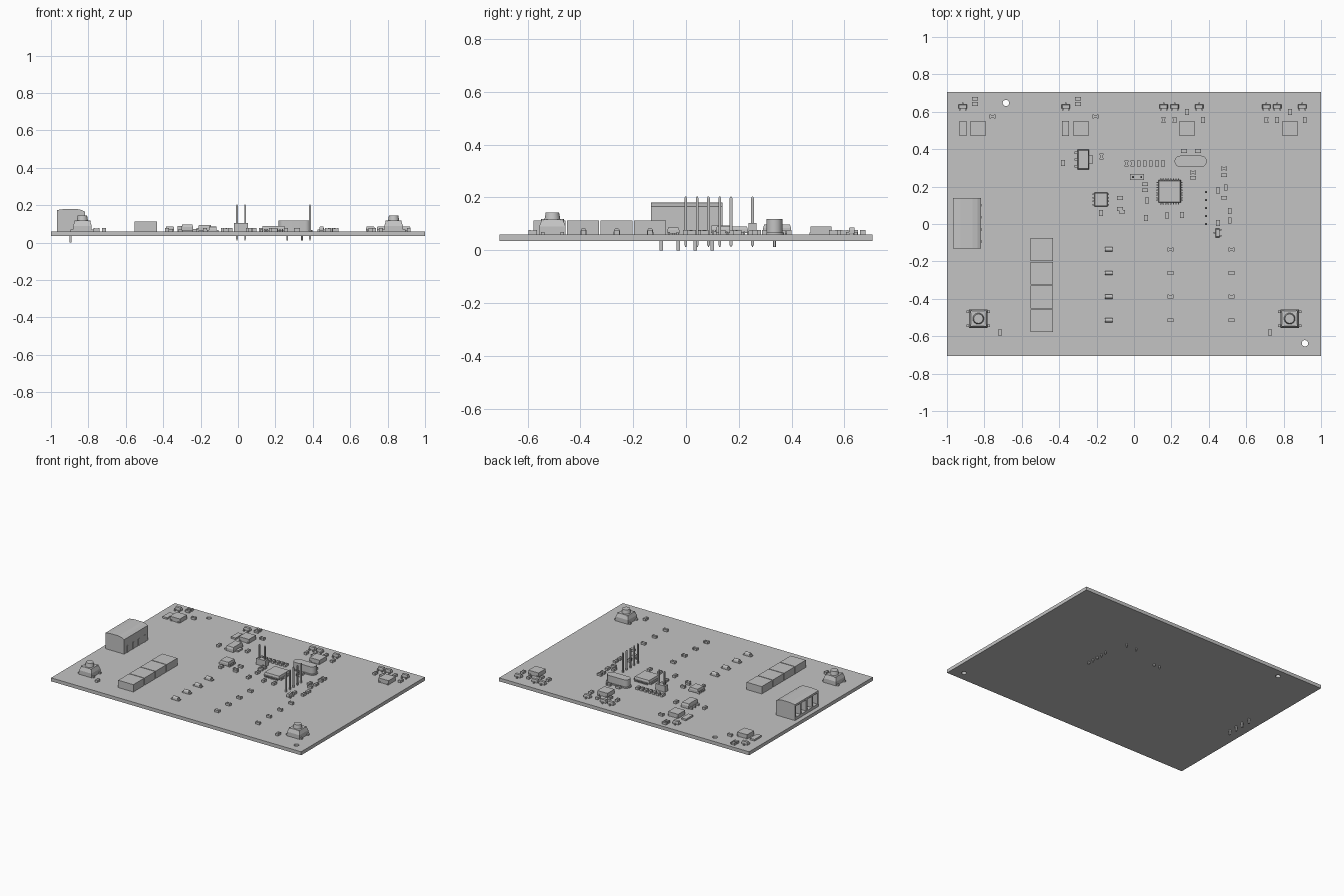
import bpy, bmesh, math
from mathutils import Matrix, Vector

cube = bpy.data.objects.get("Cube")
if cube:
    bpy.data.objects.remove(cube, do_unlink=True)

grey = bpy.data.materials.new("plain grey")
grey.use_nodes = True
shade = (0.55, 0.55, 0.55, 1)
grey.diffuse_color = shade
grey.node_tree.nodes["Principled BSDF"].inputs["Base Color"].default_value = shade

TOP = 0.06          # upper face of the board
BOTTOM = 0.035


def box(bm, x, y, z, w, d, h, taper=1.0):
    """Box centred on x, y standing on z; the top can be narrower."""
    m = Matrix.Translation((x, y, z + h / 2)) @ Matrix.Diagonal((w, d, h, 1))
    verts = bmesh.ops.create_cube(bm, size=1, matrix=m)["verts"]
    for v in verts:
        if v.co.z > z + h / 2:
            v.co.x = x + (v.co.x - x) * taper
            v.co.y = y + (v.co.y - y) * taper


def drum(bm, x, y, z, r1, r2, h, n=24):
    bmesh.ops.create_cone(bm, cap_ends=True, segments=n, radius1=r1, radius2=r2,
                          depth=h, matrix=Matrix.Translation((x, y, z + h / 2)))


def prism(bm, outline, sweep):
    """Extrude a closed outline along a vector."""
    face = bm.faces.new([bm.verts.new(p) for p in outline])
    new = bmesh.ops.extrude_face_region(bm, geom=[face])["geom"]
    bmesh.ops.translate(bm, vec=Vector(sweep),
                        verts=[g for g in new if isinstance(g, bmesh.types.BMVert)])


def pin(bm, x, y, low, high, w=0.012):
    """Square post with pointed ends."""
    tip = w * 0.6
    box(bm, x, y, low + tip, w, w, high - low - 2 * tip)
    box(bm, x, y, high - tip, w, w, tip, 0.5)
    box(bm, x, y, low, w / 2, w / 2, tip)


def place(name, build, spots, turn=0, smooth=False):
    """Build a part once and put a linked copy at every spot."""
    bm = bmesh.new()
    build(bm)
    bmesh.ops.recalc_face_normals(bm, faces=bm.faces)
    mesh = bpy.data.meshes.new(name)
    bm.to_mesh(mesh)
    bm.free()
    mesh.materials.append(grey)
    if smooth:
        mesh.shade_smooth()
        mesh.set_sharp_from_angle(angle=math.radians(35))
    made = []
    for x, y in spots:
        ob = bpy.data.objects.new(name, mesh)
        ob.location = (x, y, 0)
        ob.rotation_euler.z = turn
        bpy.context.collection.objects.link(ob)
        made.append(ob)
    return made


# Board with two mounting holes
board = place("board", lambda bm: box(bm, 0, 0, BOTTOM, 2, 1.414, TOP - BOTTOM), [(0, 0)])[0]
for cutter in place("hole_cutter", lambda bm: drum(bm, 0, 0, 0, 0.017, 0.017, 0.1),
                    [(-0.685, 0.647), (0.914, -0.638)]):
    cutter.hide_render = True
    cutter.hide_viewport = True
    cut = board.modifiers.new("hole", "BOOLEAN")
    cut.object = cutter
    cut.operation = "DIFFERENCE"
    cut.solver = "EXACT"


# Wire terminal: profiled housing, four open ports, rear slots, solder pins
def terminal(bm):
    rim = [(-0.075, TOP), (0.075, TOP), (0.075, 0.165), (0.055, 0.175),
           (0.03, 0.18), (-0.04, 0.18), (-0.075, 0.174)]
    core = [(max(x, -0.035), z) for x, z in rim[:-1]]
    core[-1] = (-0.035, 0.18)
    prism(bm, [(x, -0.135, z) for x, z in core], (0, 0.27, 0))
    for i in range(5):
        y = (i - 2) * 0.0645
        box(bm, -0.055, y, TOP, 0.04, 0.012, 0.113)
    box(bm, -0.055, 0, TOP, 0.04, 0.27, 0.02)
    lid = [(-0.075, 0.16), (-0.035, 0.16), (-0.035, 0.18), (-0.075, 0.174)]
    prism(bm, [(x, -0.135, z) for x, z in lid], (0, 0.27, 0))
    for i in range(4):
        y = (i - 1.5) * 0.0645
        box(bm, 0.076, y, TOP, 0.004, 0.014, 0.05)
        box(bm, -0.002, y, 0, 0.012, 0.012, TOP)


place("wire_terminal", terminal, [(-0.893, 0.003)])

# Row of square blocks
place("square_block", lambda bm: box(bm, 0, 0, TOP, 0.121, 0.122, 0.053),
      [(-0.493, -0.136 - i * 0.127) for i in range(4)])


# Push buttons
def button(bm):
    box(bm, 0, 0, TOP, 0.1, 0.1, 0.03)
    box(bm, 0, 0, 0.09, 0.1, 0.1, 0.027, 0.8)
    drum(bm, 0, 0, 0.117, 0.03, 0.025, 0.027)
    for sx in (-1, 1):
        for sy in (-1, 1):
            box(bm, sx * 0.054, sy * 0.037, TOP, 0.018, 0.014, 0.01)
            drum(bm, sx * 0.036, sy * 0.036, 0.1, 0.007, 0.007, 0.018, 12)


place("push_button", button, [(-0.832, -0.506), (0.832, -0.506)], smooth=True)


# Small two-terminal chips
def chip(bm):
    box(bm, 0, 0, TOP, 0.02, 0.018, 0.015)
    for s in (-1, 1):
        box(bm, s * 0.012, 0, TOP, 0.008, 0.02, 0.017)


flat_spots = [(-0.85, 0.67), (-0.85, 0.642), (-0.757, 0.575), (-0.3, 0.67), (-0.3, 0.642),
              (-0.206, 0.575), (0.267, 0.39), (0.342, 0.39), (0.315, 0.275), (0.315, 0.247),
              (0.48, 0.297), (0.48, 0.26), (0.058, 0.213), (0.058, 0.18), (-0.075, 0.139),
              (-0.075, 0.08), (-0.064, 0.065), (0.48, 0.14)]
flat_spots += [(x, -0.136 - i * 0.126) for x in (0.195, 0.522) for i in range(4)]
place("chip_across", chip, flat_spots)

upright_spots = [(0.158, 0.557), (0.217, 0.557), (0.369, 0.557), (0.708, 0.557), (0.765, 0.557),
                 (0.913, 0.557), (0.283, 0.6), (0.834, 0.6), (-0.38, 0.326), (-0.174, 0.36),
                 (-0.177, 0.06), (0.07, 0.125), (0.064, 0.033), (0.176, 0.045), (0.256, 0.048),
                 (0.449, 0.18), (0.49, 0.195), (0.512, 0.07), (0.512, 0.02), (0.449, 0.005),
                 (-0.717, -0.58), (0.727, -0.58)]
upright_spots += [(-0.04 + i * 0.0325, 0.324) for i in range(7)]
place("chip_upright", chip, upright_spots, math.pi / 2)


# Three-legged transistors
def transistor(bm):
    box(bm, 0, 0, TOP + 0.004, 0.046, 0.022, 0.012)
    box(bm, 0, 0, TOP + 0.016, 0.046, 0.022, 0.01, 0.85)
    for x, s in ((-0.016, -1), (0.016, -1), (0, 1)):
        box(bm, x, s * 0.015, TOP, 0.008, 0.012, 0.01)


place("transistor", transistor,
      [(x, 0.628) for x in (-0.915, -0.364, 0.158, 0.217, 0.348, 0.708, 0.765, 0.9)])
place("turned_transistor", transistor, [(0.447, -0.048)], math.pi / 2)


# Square sensors and the thin strips beside them
def sensor(bm):
    box(bm, 0, 0, TOP, 0.08, 0.08, 0.03)
    for sx in (-1, 1):
        for sy in (-1, 1):
            box(bm, sx * 0.03, sy * 0.041, TOP, 0.012, 0.006, 0.008)


place("square_sensor", sensor, [(x, 0.511) for x in (-0.835, -0.283, 0.283, 0.834)])
place("side_strip", lambda bm: box(bm, 0, 0, TOP, 0.038, 0.08, 0.012),
      [(-0.915, 0.511), (-0.367, 0.511)])


# Voltage regulator with three legs and a wide tab
def regulator(bm):
    box(bm, 0, 0, TOP + 0.004, 0.06, 0.107, 0.02)
    box(bm, 0, 0, TOP + 0.024, 0.06, 0.107, 0.014, 0.9)
    for y in (-0.036, 0, 0.036):
        box(bm, -0.037, y, TOP, 0.022, 0.012, 0.012)
    box(bm, 0.037, 0, TOP, 0.022, 0.05, 0.012)


place("voltage_regulator", regulator, [(-0.271, 0.345)])


# Eight-legged driver chip
def driver(bm):
    box(bm, 0, 0, TOP + 0.005, 0.07, 0.074, 0.016)
    box(bm, 0, 0, TOP + 0.021, 0.07, 0.074, 0.012, 0.92)
    for s in (-1, 1):
        for i in range(4):
            box(bm, s * 0.038, (i - 1.5) * 0.019, TOP, 0.012, 0.008, 0.014)


place("driver_chip", driver, [(-0.177, 0.131)])


# Main processor with legs on all four sides
def processor(bm):
    box(bm, 0, 0, TOP + 0.005, 0.12, 0.12, 0.014)
    box(bm, 0, 0, TOP + 0.019, 0.12, 0.12, 0.011, 0.95)
    for s in (-1, 1):
        for i in range(8):
            t = (i - 3.5) * 0.0135
            box(bm, s * 0.064, t, TOP, 0.012, 0.006, 0.012)
            box(bm, t, s * 0.064, TOP, 0.006, 0.012, 0.012)


place("processor", processor, [(0.19, 0.174)])


# Crystal can: flange, rounded body, two leads
def crystal(bm):
    def pill(length, r, z, h):
        ring = []
        for i in range(26):
            a = math.pi * (i % 13) / 12 + (math.pi if i > 12 else 0)
            side = 1 if i < 13 else -1
            ring.append((side * (length / 2 - r) + r * math.sin(a), -r * math.cos(a), z))
        prism(bm, ring, (0, 0, h))
    pill(0.188, 0.036, TOP, 0.008)
    pill(0.172, 0.03, TOP + 0.008, 0.05)
    for s in (-1, 1):
        drum(bm, s * 0.04, 0, 0.012, 0.005, 0.005, TOP - 0.012, 12)


place("crystal", crystal, [(0.303, 0.335)], smooth=True)


# Two-pin jumper with its base, and the five-pin row
def jumper(bm):
    box(bm, 0, 0, TOP, 0.075, 0.032, 0.044)
    for s in (-1, 1):
        pin(bm, s * 0.0215, 0, 0.012, 0.203, 0.01)


def pin_row(bm):
    for i in range(5):
        pin(bm, 0, (i - 2) * 0.0428, 0.012, 0.203, 0.01)


place("jumper", jumper, [(0.017, 0.252)])
place("pin_row", pin_row, [(0.385, 0.085)])


# Indicator lamps: base plate with a rounded lens
def lamp(bm):
    box(bm, 0, 0, TOP, 0.062, 0.024, 0.008)
    arch = [(-0.02, 0.012 * math.cos(a), TOP + 0.008 + 0.017 * math.sin(a))
            for a in (math.pi * i / 10 for i in range(11))]
    prism(bm, arch, (0.04, 0, 0))


place("indicator_lamp", lamp, [(-0.136, -0.136 - i * 0.126) for i in range(4)], smooth=True)
